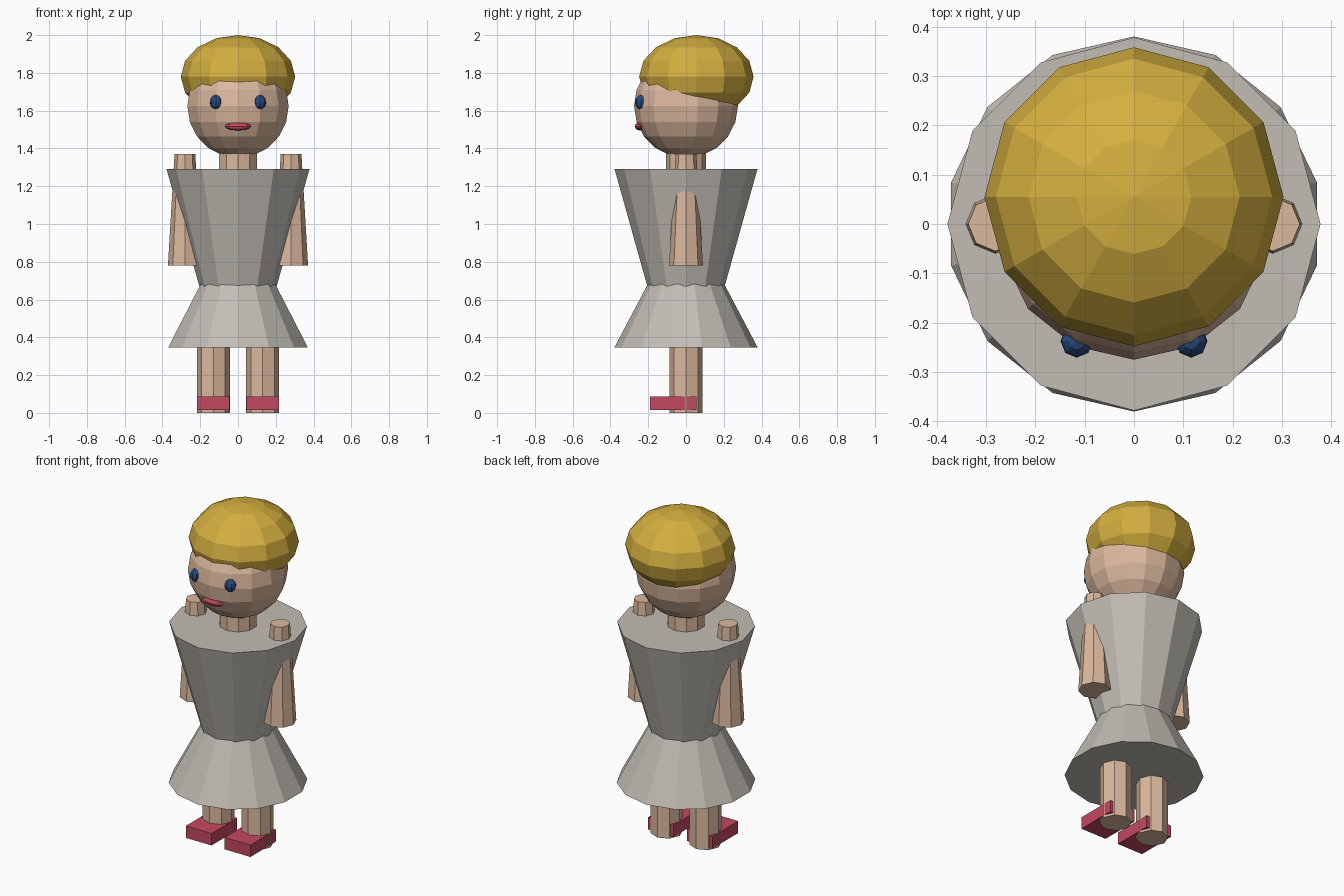
import bpy, bmesh
from math import sin, cos, pi

cube = bpy.data.objects.get("Cube")
if cube:
    bpy.data.objects.remove(cube, do_unlink=True)


def material(name, rgb):
    m = bpy.data.materials.new(name)
    m.use_nodes = True
    m.diffuse_color = (*rgb, 1)
    m.node_tree.nodes["Principled BSDF"].inputs["Base Color"].default_value = (*rgb, 1)
    return m


skin = material("skin", (0.71, 0.48, 0.34))
blonde = material("blonde hair", (0.66, 0.43, 0.05))
cloth = material("grey cloth", (0.54, 0.51, 0.46))
red = material("red", (0.55, 0.065, 0.115))
blue = material("eye blue", (0.022, 0.07, 0.215))


def finish(name, bm, mat, location):
    bmesh.ops.remove_doubles(bm, verts=bm.verts, dist=0.0005)
    bmesh.ops.recalc_face_normals(bm, faces=bm.faces)
    mesh = bpy.data.meshes.new(name)
    bm.to_mesh(mesh)
    bm.free()
    mesh.materials.append(mat)
    obj = bpy.data.objects.new(name, mesh)
    obj.location = location
    bpy.context.collection.objects.link(obj)
    return obj


def tapered(name, mat, sides, x, bottom, top):
    """Flat-sided tapered column between two (radius, height) ends."""
    bm = bmesh.new()
    rings = []
    for r, z in (bottom, top):
        rings.append([bm.verts.new((r * sin(2 * pi * i / sides), r * cos(2 * pi * i / sides), z))
                      for i in range(sides)])
    low, high = rings
    for i in range(sides):
        j = (i + 1) % sides
        bm.faces.new((low[i], low[j], high[j], high[i]))
    bm.faces.new(low)
    bm.faces.new(high)
    return finish(name, bm, mat, (x, 0, 0))


def ball(name, mat, segments, rings, location, size):
    """Faceted ellipsoid with a vertex column facing the front."""
    bm = bmesh.new()
    sx, sy, sz = size
    grid = []
    for k in range(rings + 1):
        a = pi * k / rings
        grid.append([bm.verts.new((sx * sin(a) * sin(2 * pi * i / segments),
                                   sy * sin(a) * cos(2 * pi * i / segments),
                                   sz * cos(a))) for i in range(segments)])
    for upper, lower in zip(grid, grid[1:]):
        for i in range(segments):
            j = (i + 1) % segments
            bm.faces.new((upper[i], lower[i], lower[j], upper[j]))
    return finish(name, bm, mat, location)


def box(name, mat, location, size):
    bm = bmesh.new()
    bmesh.ops.create_cube(bm, size=1)
    bmesh.ops.scale(bm, vec=size, verts=bm.verts)
    return finish(name, bm, mat, location)


# Head, hair and neck
ball("head", skin, 14, 10, (0, 0, 1.625), (0.275, 0.275, 0.275))
ball("hair", blonde, 12, 8, (0, 0.055, 1.78), (0.303, 0.303, 0.22))
tapered("neck", skin, 10, 0, (0.105, 1.2), (0.105, 1.45))
ball("mouth", red, 8, 6, (0, -0.243, 1.517), (0.07, 0.028, 0.022))

# Dress
tapered("bodice", cloth, 12, 0, (0.185, 0.6), (0.378, 1.29))
tapered("skirt", cloth, 14, 0, (0.38, 0.345), (0.14, 0.8))

# Paired parts
for side, s in (("left", 1), ("right", -1)):
    ball(side + "_eye", blue, 8, 6, (s * 0.116, -0.237, 1.645), (0.033, 0.034, 0.038))
    tapered(side + "_arm", skin, 8, s * 0.281, (0.09, 0.78), (0.055, 1.37))
    tapered(side + "_leg", skin, 8, s * 0.13, (0.088, 0), (0.088, 0.5))
    box(side + "_shoe", red, (s * 0.13, -0.067, 0.05), (0.172, 0.245, 0.072))
